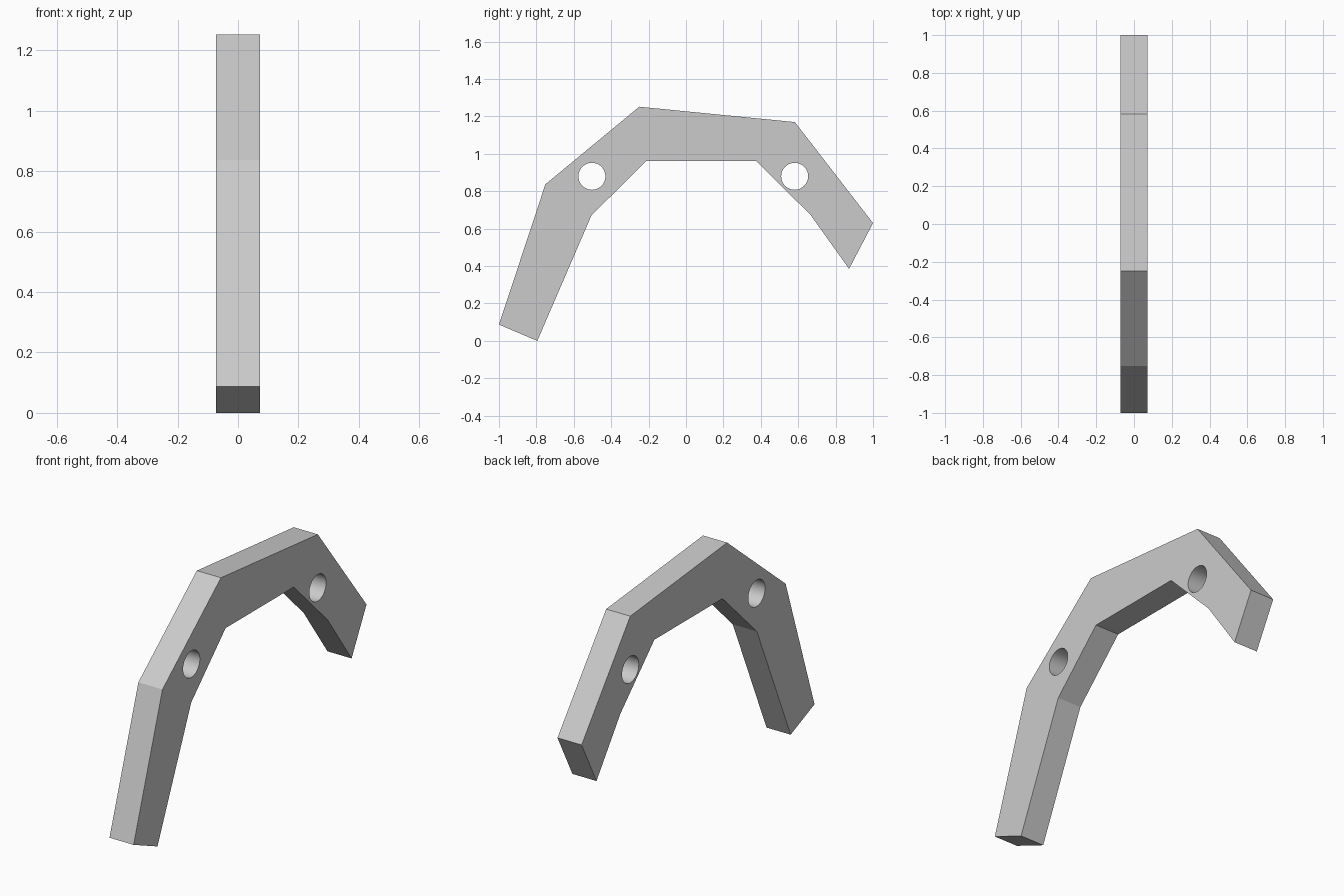
import bpy, bmesh, math

default = bpy.data.objects.get("Cube")
if default:
    bpy.data.objects.remove(default, do_unlink=True)

HALF = 0.0725  # half the plate thickness

grey = bpy.data.materials.new("light grey")
grey.use_nodes = True
colour = (0.6, 0.6, 0.6, 1)
grey.diffuse_color = colour
grey.node_tree.nodes["Principled BSDF"].inputs["Base Color"].default_value = colour

# Side outline of the angular arch (y, z): inner edge, then outer edge
inner = [(-0.795, 0), (-0.505, 0.672), (-0.21, 0.963), (0.375, 0.963),
         (0.667, 0.672), (0.872, 0.385)]
outer = [(1, 0.63), (0.582, 1.17), (-0.25, 1.252), (-0.752, 0.837), (-1, 0.087)]

bm = bmesh.new()
face = bm.faces.new([bm.verts.new((-HALF, y, z)) for y, z in inner + outer])
side = bmesh.ops.extrude_face_region(bm, geom=[face])["geom"]
bmesh.ops.translate(bm, vec=(2 * HALF, 0, 0),
                    verts=[v for v in side if isinstance(v, bmesh.types.BMVert)])
bmesh.ops.recalc_face_normals(bm, faces=bm.faces)
mesh = bpy.data.meshes.new("arch_bracket")
bm.to_mesh(mesh)
bm.free()
mesh.materials.append(grey)
arch = bpy.data.objects.new("arch_bracket", mesh)
bpy.context.collection.objects.link(arch)


# Round holes through the two shoulders
def drill(name, y, z):
    bpy.ops.mesh.primitive_cylinder_add(vertices=48, radius=0.072, depth=0.5,
                                        location=(0, y, z),
                                        rotation=(0, math.pi / 2, 0))
    cutter = bpy.context.object
    cutter.name = name
    cutter.hide_render = True
    cutter.data.materials.append(grey)
    cut = arch.modifiers.new(name, "BOOLEAN")
    cut.operation = "DIFFERENCE"
    cut.solver = "EXACT"
    cut.object = cutter
    bpy.ops.object.select_all(action="DESELECT")
    arch.select_set(True)
    bpy.context.view_layer.objects.active = arch
    bpy.ops.object.modifier_apply(modifier=name)
    bpy.data.objects.remove(cutter, do_unlink=True)


drill("front_hole", -0.503, 0.88)
drill("back_hole", 0.581, 0.88)

# Smooth hole walls, crisp bends
bpy.ops.object.shade_smooth_by_angle(angle=math.radians(8.5))
